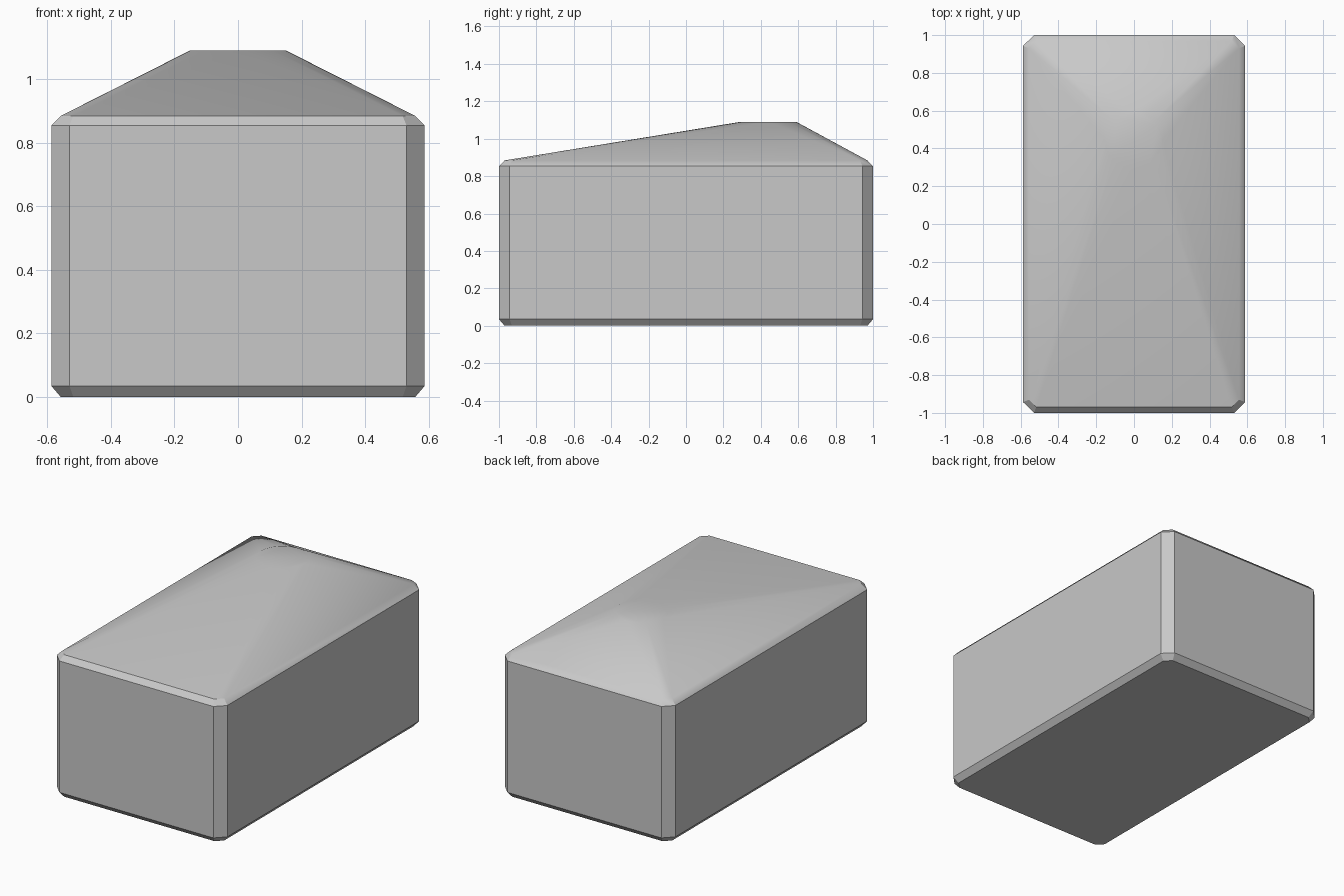
import bpy
import bmesh
import math

cube = bpy.data.objects.get("Cube")
if cube:
    bpy.data.objects.remove(cube, do_unlink=True)

HALF_X, HALF_Y = 0.587, 1.0
CORNER = 0.057           # corner cut of the plan
BEVEL = 0.03             # inset of the top and bottom rims
PEAK_Y, PEAK_Z, PEAK_R = 0.44, 1.09, 0.15

grey = bpy.data.materials.new("plain grey")
grey.use_nodes = True
colour = (0.58, 0.58, 0.58, 1)
grey.diffuse_color = colour
grey.node_tree.nodes["Principled BSDF"].inputs["Base Color"].default_value = colour


def octagon(z, inset):
    """Rectangle with cut corners, shrunk evenly by inset."""
    x, y = HALF_X - inset, HALF_Y - inset
    cut = CORNER - inset * (2 - math.sqrt(2))
    return [(sx * px, sy * py, z) for sx in (-1, 1) for sy in (-1, 1)
            for px, py in ((x, y - cut), (x - cut, y))]


# Chamfered box walls
points = octagon(0, BEVEL) + octagon(0.035, 0)
points += octagon(0.853, 0) + octagon(0.884, BEVEL)

# Round flat peak, set towards the back
SEGMENTS = 32
for i in range(SEGMENTS):
    a = math.tau * i / SEGMENTS
    points.append((PEAK_R * math.cos(a), PEAK_Y + PEAK_R * math.sin(a), PEAK_Z))

# The solid is convex, so one hull skins the walls, rims and sloping roof
bm = bmesh.new()
for p in points:
    bm.verts.new(p)
bmesh.ops.convex_hull(bm, input=bm.verts)
bmesh.ops.dissolve_limit(bm, angle_limit=math.radians(0.1),
                         verts=bm.verts, edges=bm.edges)
bmesh.ops.recalc_face_normals(bm, faces=bm.faces)
mesh = bpy.data.meshes.new("hipped_block")
bm.to_mesh(mesh)
bm.free()
mesh.materials.append(grey)

block = bpy.data.objects.new("hipped_block", mesh)
bpy.context.collection.objects.link(block)
bpy.ops.object.select_all(action="DESELECT")
block.select_set(True)
bpy.context.view_layer.objects.active = block
bpy.ops.object.shade_smooth_by_angle(angle=math.radians(30))
